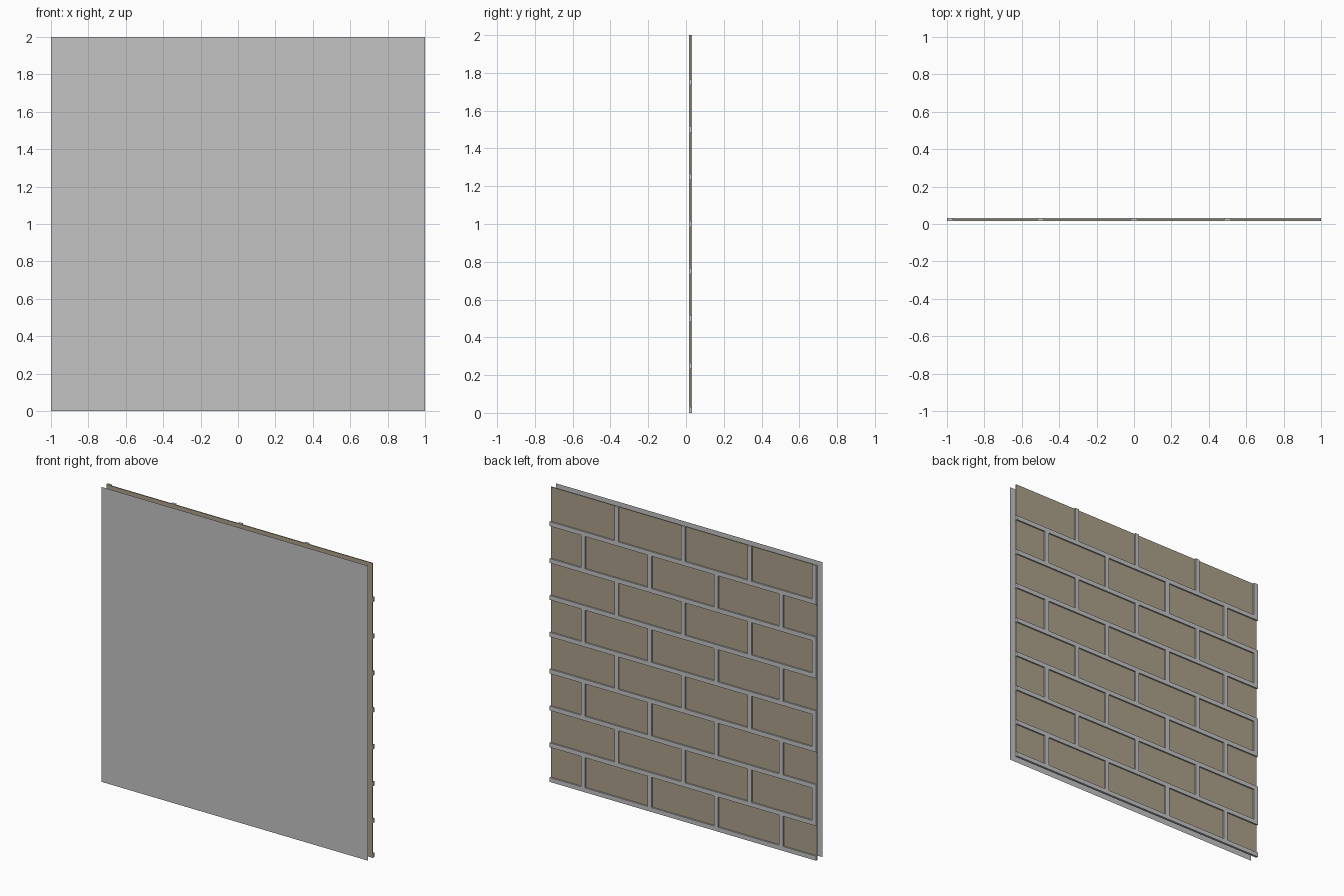
import bpy
import bmesh

if "Cube" in bpy.data.objects:
    bpy.data.objects.remove(bpy.data.objects["Cube"])


def make_mat(name, rgb):
    m = bpy.data.materials.new(name)
    m.diffuse_color = (*rgb, 1.0)
    m.use_nodes = True
    m.node_tree.nodes["Principled BSDF"].inputs["Base Color"].default_value = m.diffuse_color
    return m


grey = make_mat("mortar grey", (0.55, 0.55, 0.55))
tan = make_mat("brick tan", (0.41, 0.35, 0.25))


def add_box(name, x0, x1, y0, y1, z0, z1, mat):
    bpy.ops.mesh.primitive_cube_add(
        size=1, location=((x0 + x1) / 2, (y0 + y1) / 2, (z0 + z1) / 2))
    ob = bpy.context.object
    ob.name = name
    for v in ob.data.vertices:
        v.co.x *= x1 - x0
        v.co.y *= y1 - y0
        v.co.z *= z1 - z0
    ob.data.materials.append(mat)
    return ob


Y_FRONT, Y_BACK = -0.033, 0.033   # whole depth
W = 0.03                          # joint width
ROW = 0.25                        # brick course height

# Front sheet: a single flat face
bm = bmesh.new()
bm.faces.new([bm.verts.new((x, Y_FRONT, z))
              for x, z in ((-1, 0), (1, 0), (1, 2), (-1, 2))])
mesh = bpy.data.meshes.new("front_sheet")
bm.to_mesh(mesh)
bm.free()
mesh.materials.append(grey)
sheet = bpy.data.objects.new("front_sheet", mesh)
bpy.context.collection.objects.link(sheet)

# Brick backing panel, trimmed a hair so the joint ends stay clean
add_box("brick_panel", -0.998, 0.998, 0.016, 0.023, 0.002, 1.998, tan)

for row in range(8):
    # Horizontal joint under each course (the lowest sits on the ground)
    zc = max(row * ROW, W / 2)
    add_box(f"bed_joint_{row + 1}", -1, 1, 0.017, Y_BACK,
            zc - W / 2, zc + W / 2, grey)
    # Vertical joints, staggered by half a brick on alternate courses
    start = -0.75 if row % 2 == 0 else -1.0
    top = 2.0 if row == 7 else (row + 1) * ROW - W / 2
    for i in range(4):
        xc = start + i * 0.5 + (W / 2 if i == 0 else 0)
        add_box(f"upright_joint_{row + 1}_{i + 1}", xc - W / 2, xc + W / 2,
                0.017, Y_BACK, zc + W / 2, top, grey)
